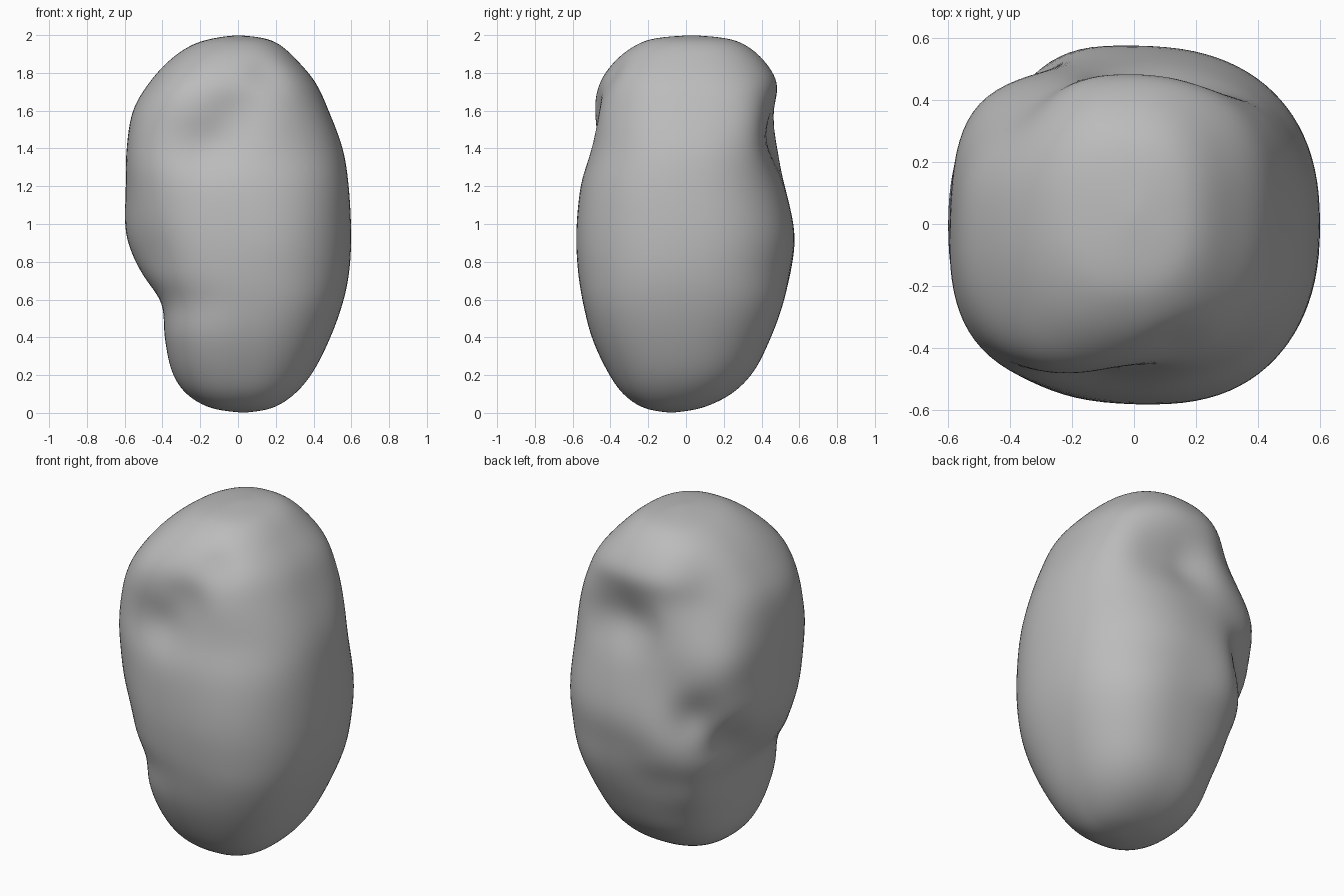
import bpy, bmesh, math
from mathutils import Vector

old = bpy.data.objects.get("Cube")
if old:
    bpy.data.objects.remove(old, do_unlink=True)

SIDES, STEPS, POWER = 96, 6, 2.35

# Body cross-sections: height, left/right limits in x, front/back limits in y
RINGS = [
    (0, .03, .03, -.08, -.08), (.025, -.14, .18, -.22, .08),
    (.1, -.27, .3, -.33, .24), (.22, -.345, .4, -.41, .36),
    (.4, -.375, .49, -.49, .45), (.58, -.395, .555, -.54, .515),
    (.75, -.52, .59, -.568, .55), (.95, -.595, .6, -.577, .575),
    (1.2, -.592, .587, -.558, .53), (1.4, -.585, .555, -.51, .51),
    (1.6, -.555, .48, -.49, .49), (1.75, -.47, .41, -.455, .485),
    (1.87, -.36, .31, -.37, .41), (1.95, -.24, .22, -.26, .31),
    (1.985, -.12, .13, -.15, .2), (2, 0, 0, .03, .03),
]

# Dents and swellings: centre, radius, inward depth
DENTS = [
    # back hollow
    ((.02, .5, 1.45), .16, .075), ((.24, .46, 1.44), .16, .05),
    # front crease
    ((-.15, -.48, 1.42), .14, .045), ((0, -.46, 1.58), .13, .04),
    ((.13, -.38, 1.77), .11, .035),
    # diagonal ledge on the back right
    ((-.36, .43, .98), .13, .09), ((-.46, .28, .83), .13, .08),
    ((-.5, .12, .7), .11, .035),
    ((-.2, .48, .78), .15, -.025), ((-.33, .36, .55), .19, -.06),
    ((-.46, .36, 1.27), .19, -.045),
    # broad shaping
    ((-.3, -.36, .45), .28, -.045), ((-.45, -.37, .85), .18, .025),
    ((-.44, -.36, 1.4), .24, -.045), ((-.3, -.4, 1.7), .17, -.03),
    ((-.38, .38, 1.68), .2, .05), ((.38, .36, 1.58), .18, -.035),
    ((.28, -.47, .95), .25, -.015),
]


def catmull(a, b, c, d, t):
    return .5 * (2 * b + (c - a) * t + (2 * a - 5 * b + 4 * c - d) * t * t
                 + (3 * b - a - 3 * c + d) * t ** 3)


def rounded(v):
    return math.copysign(abs(v) ** (2 / POWER), v)


def surface_point(ring, i):
    z, left, right, front, back = ring
    a = math.tau * i / SIDES
    p = Vector(((left + right) / 2 + (right - left) / 2 * rounded(math.cos(a)),
                (front + back) / 2 + (back - front) / 2 * rounded(math.sin(a)), z))
    out = Vector((p.x, p.y, 0))
    if out.length > .05:
        out.normalize()
        shift = sum(depth * math.exp(-((p - Vector(c)).length / r) ** 2)
                    for c, r, depth in DENTS)
        p -= out * shift
    return p


# Smoothly interpolate the cross-sections
dense = []
last = len(RINGS) - 1
for k in range(last):
    four = [RINGS[min(max(k + j, 0), last)] for j in (-1, 0, 1, 2)]
    for s in range(STEPS):
        dense.append([catmull(*vals, s / STEPS) for vals in zip(*four)])
dense.append(RINGS[-1])

# Loft the body and close it at both poles
bm = bmesh.new()
loops = [[bm.verts.new(surface_point(r, i)) for i in range(SIDES)] for r in dense]
for low, high in zip(loops, loops[1:]):
    for i in range(SIDES):
        j = (i + 1) % SIDES
        bm.faces.new((low[i], low[j], high[j], high[i]))
bmesh.ops.remove_doubles(bm, verts=bm.verts[:], dist=.0005)
for _ in range(4):
    bmesh.ops.smooth_vert(bm, verts=bm.verts[:], factor=.5,
                          use_axis_x=True, use_axis_y=True, use_axis_z=True)
bmesh.ops.recalc_face_normals(bm, faces=bm.faces[:])
for f in bm.faces:
    f.smooth = True

mesh = bpy.data.meshes.new("boulder")
bm.to_mesh(mesh)
bm.free()
boulder = bpy.data.objects.new("boulder", mesh)
bpy.context.collection.objects.link(boulder)

# Plain grey stone
stone = bpy.data.materials.new("grey_stone")
stone.use_nodes = True
colour = (.5, .5, .5, 1)
stone.diffuse_color = colour
bsdf = stone.node_tree.nodes["Principled BSDF"]
bsdf.inputs["Base Color"].default_value = colour
bsdf.inputs["Roughness"].default_value = .8
mesh.materials.append(stone)
